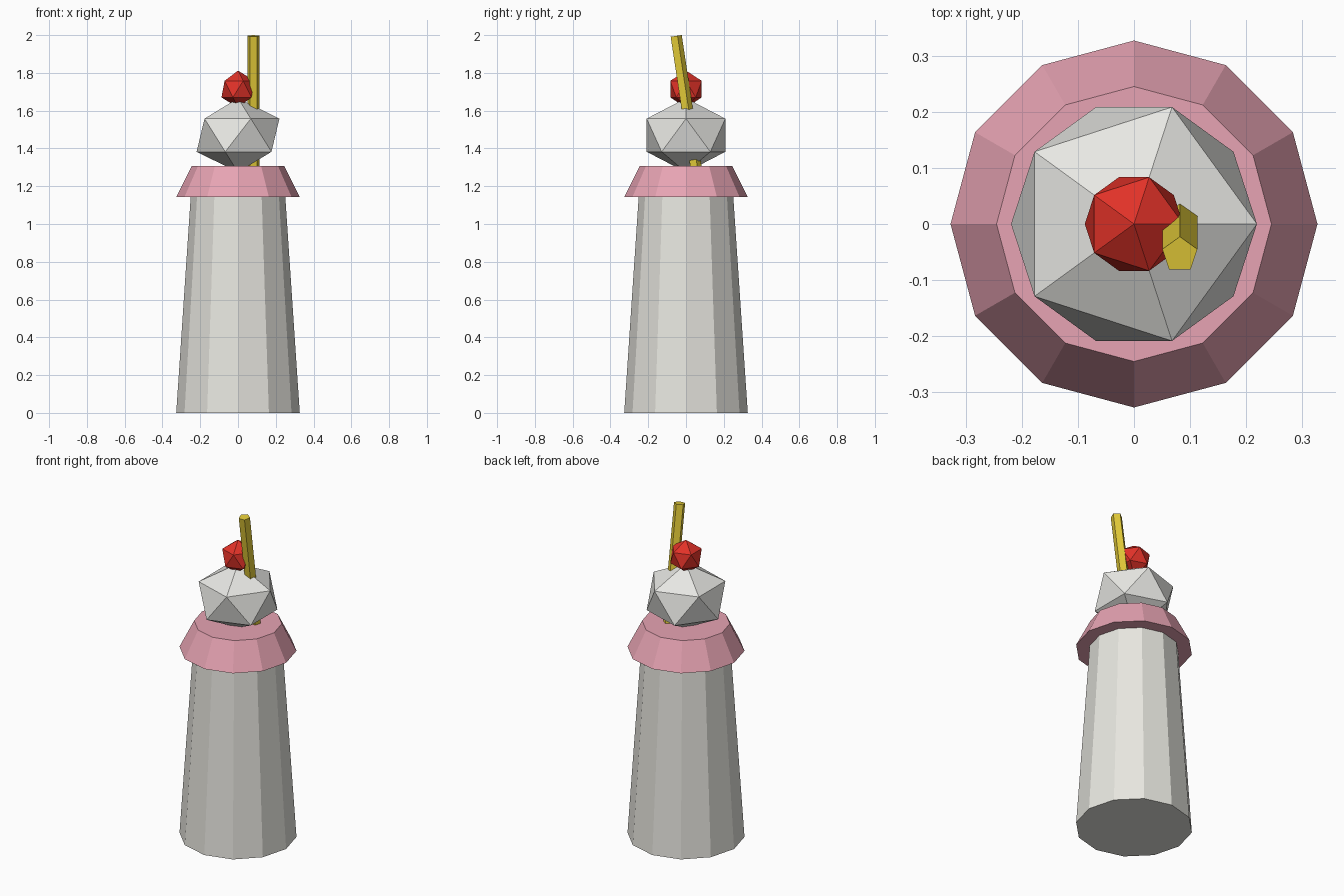
import bpy
import math

if "Cube" in bpy.data.objects:
    bpy.data.objects.remove(bpy.data.objects["Cube"])


def srgb(r, g, b):
    """Convert 0-255 display values to a linear colour."""
    def lin(c):
        c /= 255
        return c / 12.92 if c <= 0.04045 else ((c + 0.055) / 1.055) ** 2.4
    return (lin(r), lin(g), lin(b), 1.0)


def material(name, rgb):
    mat = bpy.data.materials.new(name)
    mat.diffuse_color = srgb(*rgb)
    mat.use_nodes = True
    mat.node_tree.nodes["Principled BSDF"].inputs["Base Color"].default_value = mat.diffuse_color
    return mat


def finish(name, mat):
    obj = bpy.context.object
    obj.name = name
    obj.data.materials.append(mat)
    return obj


def tapered(name, mat, sides, r_low, r_high, height, centre, tilt=0.0):
    bpy.ops.mesh.primitive_cone_add(vertices=sides, radius1=r_low, radius2=r_high,
                                    depth=height, location=centre, rotation=(tilt, 0, 0))
    return finish(name, mat)


def ball(name, mat, radius, z, squash=1.0):
    bpy.ops.mesh.primitive_ico_sphere_add(subdivisions=1, radius=radius, location=(0, 0, z))
    bpy.context.object.scale.z = squash
    return finish(name, mat)


off_white = material("off white", (238, 237, 230))
cream_white = material("cream white", (240, 240, 236))
pink = material("pink", (240, 170, 186))
red = material("red", (226, 50, 40))
yellow = material("yellow", (226, 202, 56))

# Cup, wider at the base, and its flared lid
tapered("cup", off_white, 12, 0.327, 0.245, 1.225, (0, 0, 0.6125))
tapered("lid", pink, 12, 0.327, 0.245, 0.163, (0, 0, 1.225))

# Whipped cream scoop with a cherry on top
ball("whipped_cream", cream_white, 0.245, 1.470, 0.8)
ball("cherry", red, 0.098, 1.714)

# Leaning five-sided straw
tapered("straw", yellow, 5, 0.0327, 0.0327, 0.735, (0.0817, 0, 1.632), 0.15)
